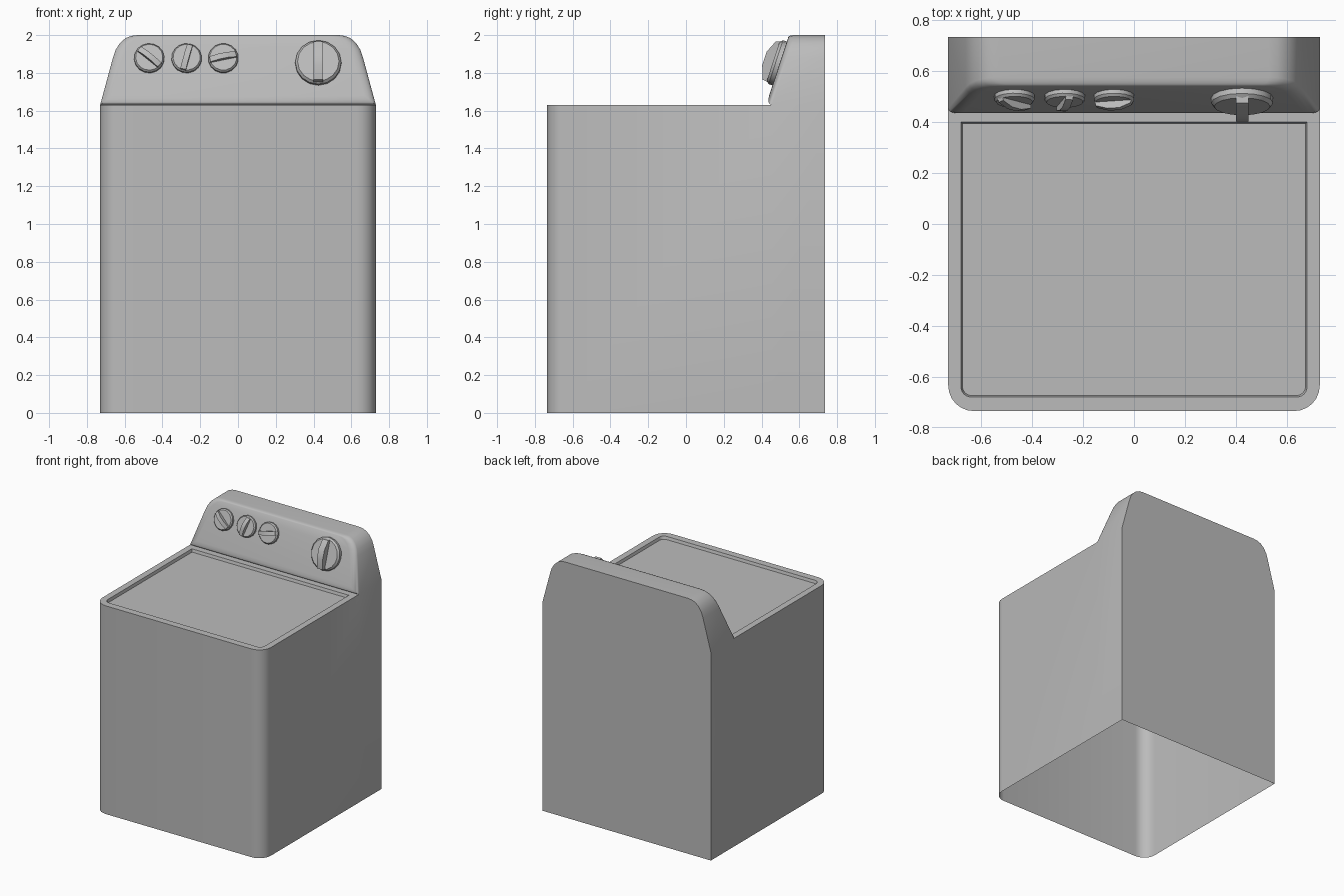
import bpy, bmesh, math
from mathutils import Matrix, Vector

if "Cube" in bpy.data.objects:
    bpy.data.objects.remove(bpy.data.objects["Cube"])

grey = bpy.data.materials.new("appliance_grey")
grey.diffuse_color = (0.5, 0.5, 0.5, 1)
grey.use_nodes = True
grey.node_tree.nodes["Principled BSDF"].inputs["Base Color"].default_value = grey.diffuse_color

W, D, TOP, H = 0.73, 0.735, 1.63, 2.0


def finish(bm, name, angle=35, matrix=None):
    bmesh.ops.remove_doubles(bm, verts=bm.verts, dist=0.0005)
    bmesh.ops.recalc_face_normals(bm, faces=bm.faces)
    me = bpy.data.meshes.new(name)
    bm.to_mesh(me)
    bm.free()
    me.materials.append(grey)
    ob = bpy.data.objects.new(name, me)
    bpy.context.collection.objects.link(ob)
    if matrix:
        ob.matrix_world = matrix
    bpy.ops.object.select_all(action='DESELECT')
    ob.select_set(True)
    bpy.context.view_layer.objects.active = ob
    bpy.ops.object.shade_smooth_by_angle(angle=math.radians(angle))
    return ob


def add_row(bm, pts):
    return [bm.verts.new(p) for p in pts]


def bridge(bm, a, b, closed=False):
    n = len(a)
    for i in range(n if closed else n - 1):
        j = (i + 1) % n
        bm.faces.new((a[i], a[j], b[j], b[i]))


def u_shape(w, back, front, r, z, n=7):
    """Plan outline from back left, round the two front corners, to back right."""
    half = [(w, back)]
    for i in range(n):
        a = math.radians(90 * i / (n - 1))
        half.append((w - r + r * math.cos(a), front + r - r * math.sin(a)))
    return [(-x, y, z) for x, y in half] + [(x, y, z) for x, y in reversed(half)]


def slope(z):
    """Depth of the sloping control panel at height z."""
    return 0.44 + (z - 1.68) * 0.105 / 0.32


ROUND = 0.031
join_y = slope(TOP) + ROUND

# Cabinet walls, open underneath
bm = bmesh.new()
low = add_row(bm, [(-W, D, 0)] + u_shape(W, join_y, -D, 0.1, 0) + [(W, D, 0)])
high = add_row(bm, [(-W, D, TOP)] + u_shape(W, join_y, -D, 0.1, TOP) + [(W, D, TOP)])
bridge(bm, low, high)

# Top rim around the sunken lid
rim = u_shape(0.68, 0.40, -0.68, 0.04, TOP)
bridge(bm, high[1:-1], add_row(bm, rim), closed=True)

# Console: tapered outline, rounded over onto the sloping panel
half = [(W, TOP), (0.662, 1.88), (0.648, 1.922), (0.625, 1.958),
        (0.595, 1.984), (0.565, 1.996), (0.53, H)]
outline = [(-x, z) for x, z in half] + [(x, z) for x, z in reversed(half)]
rows = [add_row(bm, [(x, D, z) for x, z in outline])]
back = rows[0]
STEPS = 4
for s in range(STEPS + 1):
    a = math.radians(90 * s / STEPS)
    k = 1 - math.cos(a)
    pts = []
    for x, z in outline:
        z2 = 1.68 + (z - TOP) / (H - TOP) * 0.312
        zz = z + (z2 - z) * k
        pts.append((x * (1 - 0.085 * k), slope(zz) + ROUND * (1 - math.sin(a)), zz))
    rows.append(add_row(bm, pts))
for a, b in zip(rows, rows[1:]):
    bridge(bm, a, b)
bm.faces.new(rows[-1])                                  # sloping panel
for a, b in zip(rows[1:], rows[2:]):                    # undercut below panel
    bm.faces.new((a[0], a[-1], b[-1], b[0]))
bm.faces.new([low[0]] + back + [low[-1]])               # flat back
finish(bm, "cabinet", 40)

# Sunken lid
bm = bmesh.new()
lid_rows = [add_row(bm, rim),
            add_row(bm, u_shape(0.674, 0.394, -0.674, 0.036, TOP - 0.022))]
bridge(bm, lid_rows[0], lid_rows[1], closed=True)
lid_face = bm.faces.new(lid_rows[1])
bmesh.ops.recalc_face_normals(bm, faces=bm.faces)
lid_face.normal_update()
if lid_face.normal.z < 0:
    bmesh.ops.reverse_faces(bm, faces=bm.faces)
lid = finish(bm, "lid")
if max(lid.data.polygons, key=lambda p: p.area).normal.z < 0:
    lid.data.flip_normals()

# Knobs set square to the sloping panel
up = Vector((0, 0.105, 0.32)).normalized()
out = Vector((0, -up.z, up.y))


def knob(name, x, z, r, disc, tall, grip, turn):
    bm = bmesh.new()
    n = 16
    rings = []
    for rr, h in ((r, -0.01), (r, disc * 0.6), (r * 0.9, disc)):
        rings.append(add_row(bm, [(rr * math.cos(2 * math.pi * i / n),
                                   rr * math.sin(2 * math.pi * i / n), h) for i in range(n)]))
    for a, b in zip(rings, rings[1:]):
        bridge(bm, a, b, closed=True)
    bm.faces.new(rings[-1])
    # Grip bar with an arched top, running along the local x axis
    prof = [(-0.93, disc * 0.5), (-0.9, disc + (tall - disc) * 0.5), (-0.3, tall),
            (0.3, tall), (0.86, disc + (tall - disc) * 0.4), (0.93, disc * 0.5)]
    sides = [add_row(bm, [(u * r, s * grip / 2, h) for u, h in prof]) for s in (-1, 1)]
    bridge(bm, sides[0], sides[1], closed=True)
    bm.faces.new(sides[0])
    bm.faces.new(sides[1])
    m = Matrix((Vector((1, 0, 0)), up, out)).transposed().to_4x4()
    m = Matrix.Translation((x, slope(z), z)) @ m @ Matrix.Rotation(math.radians(turn), 4, 'Z')
    finish(bm, name, 25, m)


for i, (x, turn) in enumerate(((-0.47, 140), (-0.272, 75), (-0.078, 12))):
    knob(f"small_knob_{i + 1}", x, 1.875, 0.08, 0.026, 0.055, 0.03, turn)
knob("large_knob", 0.425, 1.85, 0.122, 0.036, 0.085, 0.05, 90)
